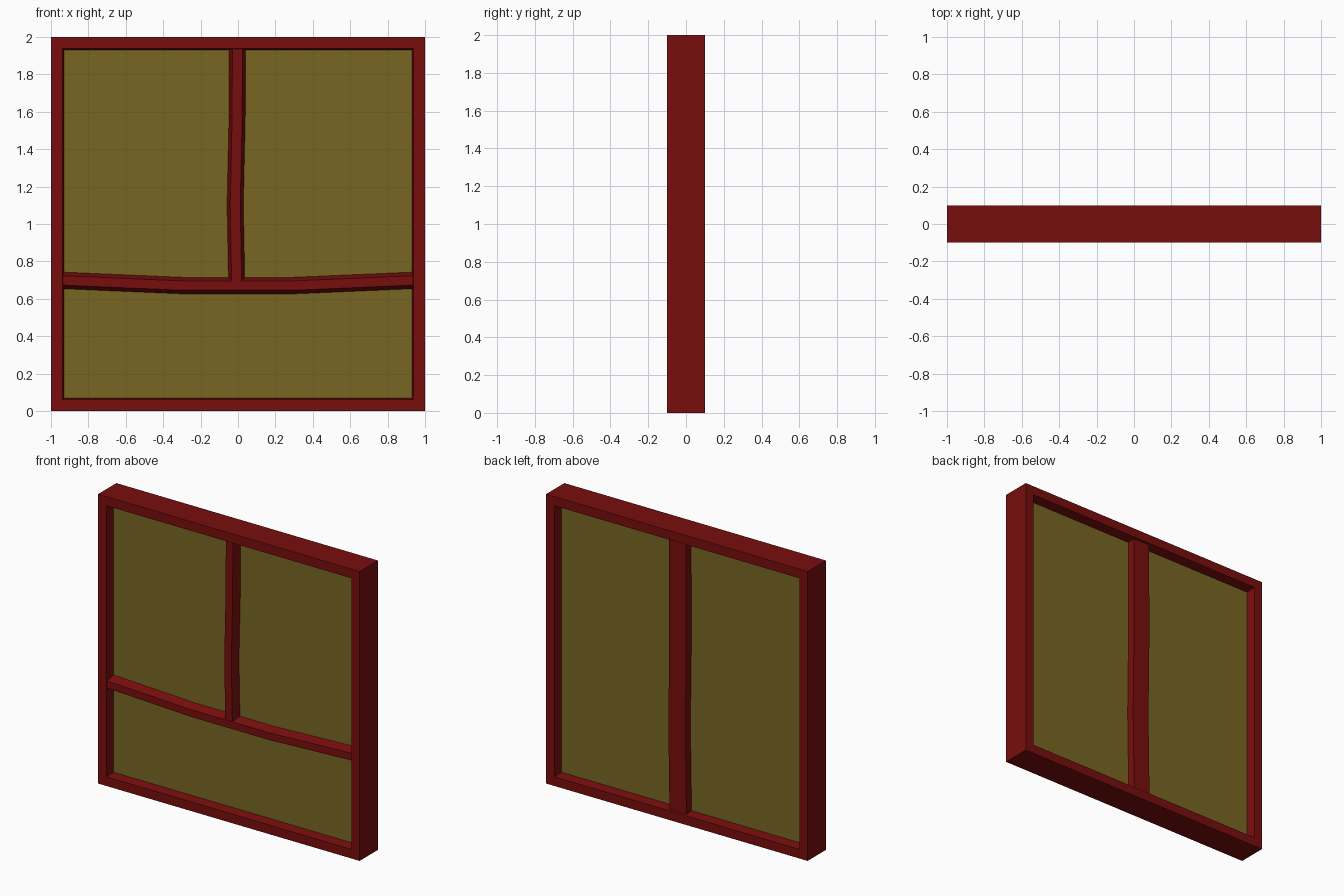
import bpy, bmesh

cube = bpy.data.objects.get("Cube")
if cube:
    bpy.data.objects.remove(cube, do_unlink=True)


def material(name, rgb):
    m = bpy.data.materials.new(name)
    m.use_nodes = True
    m.diffuse_color = (*rgb, 1)
    m.node_tree.nodes["Principled BSDF"].inputs["Base Color"].default_value = (*rgb, 1)
    return m


red = material("dark_red_wood", (0.19, 0.004, 0.004))
ochre = material("ochre_panel", (0.19, 0.133, 0.017))


def loft(name, rings, mat, closed=False):
    """Skin quads between four-cornered rings; cap the ends unless closed."""
    bm = bmesh.new()
    loops = [[bm.verts.new(p) for p in ring] for ring in rings]
    pairs = list(zip(loops, loops[1:]))
    if closed:
        pairs.append((loops[-1], loops[0]))
    else:
        bm.faces.new(loops[0])
        bm.faces.new(loops[-1])
    for a, b in pairs:
        for i in range(4):
            j = (i + 1) % 4
            bm.faces.new((a[i], a[j], b[j], b[i]))
    bmesh.ops.recalc_face_normals(bm, faces=bm.faces)
    mesh = bpy.data.meshes.new(name)
    bm.to_mesh(mesh)
    bm.free()
    mesh.materials.append(mat)
    obj = bpy.data.objects.new(name, mesh)
    bpy.context.collection.objects.link(obj)
    return obj


def square(half, y):
    return [(sx * half, y, 1 + sz * half) for sx, sz in ((-1, -1), (1, -1), (1, 1), (-1, 1))]


def beam(name, path, base, face, y_base, y_face, upright):
    """Bent bar with a trapezoid section; path holds (along, offset) pairs."""
    rings = []
    for along, off in path:
        section = [(-base / 2, y_base), (base / 2, y_base), (face / 2, y_face), (-face / 2, y_face)]
        rings.append([(off + s, y, along) if upright else (along, y, off + s) for s, y in section])
    return loft(name, rings, red)


# Outer frame with slightly tapered inner edges
loft("frame", [square(1, -0.1), square(1, 0.1), square(0.937, 0.1),
               square(0.93, 0.03), square(0.93, -0.03), square(0.937, -0.1)], red, closed=True)

# Recessed panel
loft("panel", [square(0.95, -0.03), square(0.95, 0.03)], ochre)

# Front: sagging crossbar and bent upright above it
beam("front_crossbar", [(-0.95, 0.699), (-0.3, 0.671), (0.3, 0.671), (0.95, 0.699)],
     0.092, 0.05, -0.025, -0.092, False)
beam("front_upright", [(0.68, -0.007), (1.1, -0.015), (1.55, -0.005), (1.95, -0.003)],
     0.09, 0.054, -0.025, -0.09, True)

# Back: full-height bent upright
beam("back_upright", [(0.05, 0.003), (0.65, 0.012), (1.2, 0.005), (1.95, 0.006)],
     0.134, 0.13, 0.025, 0.083, True)
